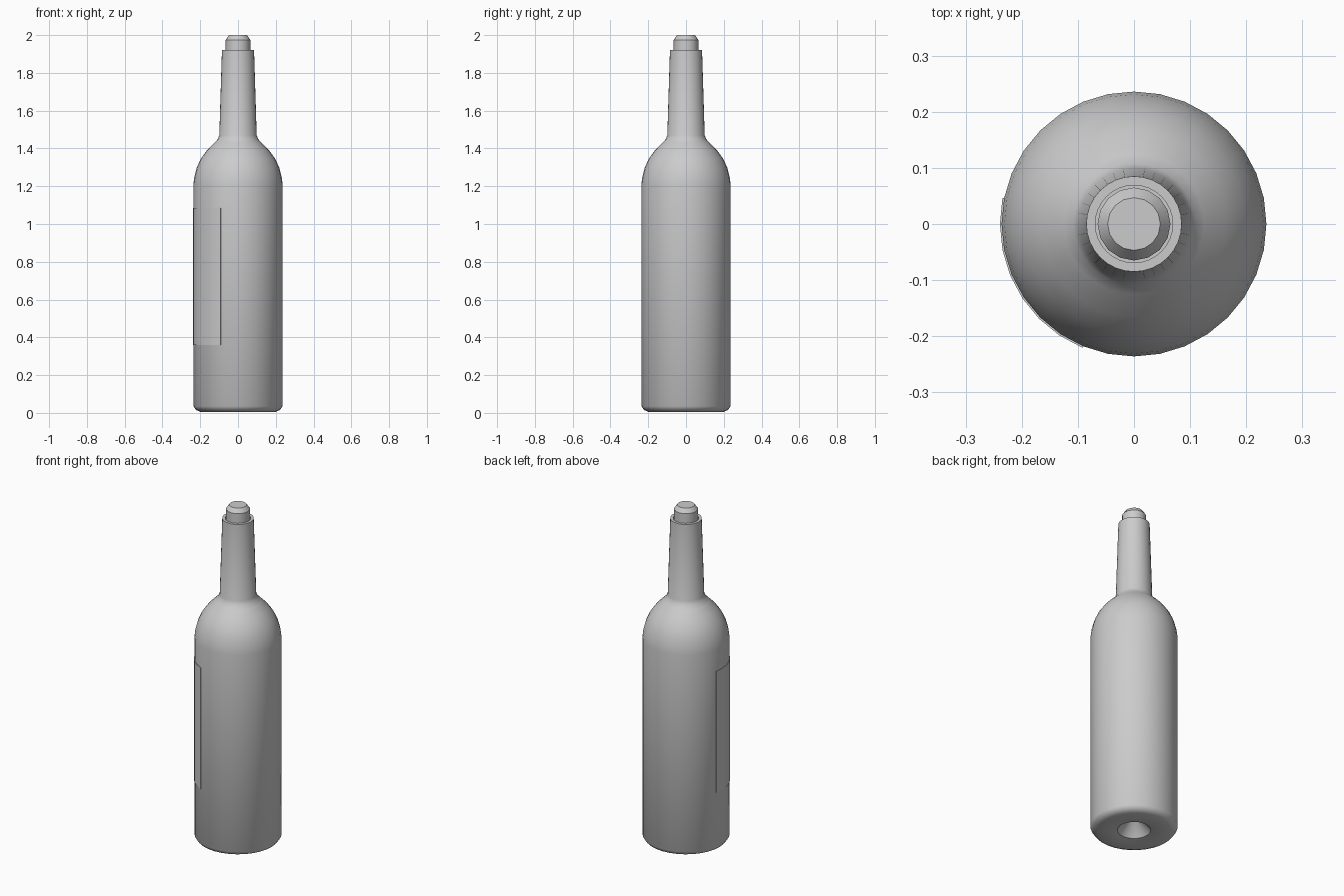
import bpy, bmesh, math

if "Cube" in bpy.data.objects:
    bpy.data.objects.remove(bpy.data.objects["Cube"])


def lathe(name, profile, segments, start=0.0, sweep=360.0, closed=False, angle=35):
    """Revolve (radius, z) points around z; zero-radius points become poles."""
    bm = bmesh.new()
    full = sweep >= 360
    count = segments if full else segments + 1
    rings = []
    for r, z in profile:
        if r == 0:
            rings.append([bm.verts.new((0, 0, z))] * count)
        else:
            angs = [math.radians(start + sweep * i / segments) for i in range(count)]
            rings.append([bm.verts.new((r * math.cos(a), r * math.sin(a), z)) for a in angs])
    pairs = list(zip(rings, rings[1:]))
    if closed:
        pairs.append((rings[-1], rings[0]))
    for lo, hi in pairs:
        for i in range(segments):
            j = (i + 1) % count
            corners = list(dict.fromkeys([lo[i], lo[j], hi[j], hi[i]]))
            bm.faces.new(corners)
    if closed and not full:
        bm.faces.new([ring[0] for ring in rings])
        bm.faces.new([ring[-1] for ring in rings])
    bmesh.ops.recalc_face_normals(bm, faces=bm.faces)
    mesh = bpy.data.meshes.new(name)
    bm.to_mesh(mesh)
    bm.free()
    obj = bpy.data.objects.new(name, mesh)
    bpy.context.collection.objects.link(obj)
    bpy.ops.object.select_all(action='DESELECT')
    obj.select_set(True)
    bpy.context.view_layer.objects.active = obj
    bpy.ops.object.shade_smooth_by_angle(angle=math.radians(angle))
    return obj


# Glass body: punt, base, side, shoulder, neck, rim and inside of the neck
lathe("bottle", [
    (0, 0.10), (0.03, 0.085), (0.09, 0.012), (0.12, 0.006), (0.20, 0.006),
    (0.222, 0.015), (0.236, 0.035), (0.236, 1.21), (0.231, 1.25),
    (0.218, 1.30), (0.197, 1.345), (0.165, 1.39), (0.125, 1.43),
    (0.108, 1.448), (0.099, 1.47), (0.085, 1.92), (0.069, 1.92),
    (0.072, 1.70), (0, 1.70),
], 32)

# Thin label wrapped on the left side
lathe("label", [(0.233, 0.36), (0.239, 0.36), (0.239, 1.085), (0.233, 1.085)],
      7, start=168.75, sweep=78.75, closed=True)

# Cork with a chamfered top
lathe("cork", [(0, 1.71), (0.065, 1.71), (0.065, 1.975), (0.047, 2.0), (0, 2.0)],
      16, angle=30)
